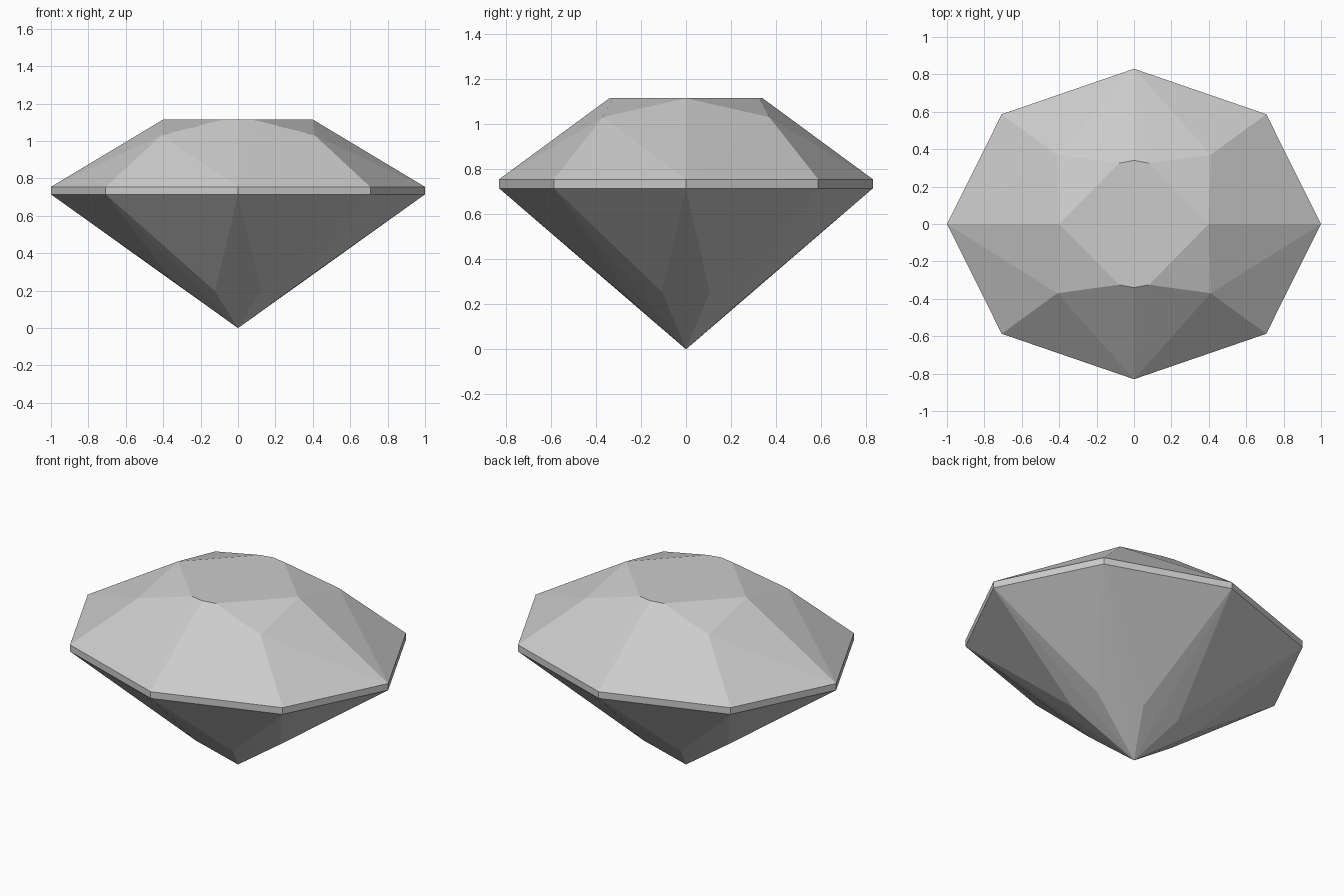
import bpy
import bmesh
from math import radians, sin, cos

cube = bpy.data.objects.get("Cube")
if cube:
    bpy.data.objects.remove(cube, do_unlink=True)

DEPTH = 0.83                      # front-to-back radius, side radius is 1
GIRDLE_LOW, GIRDLE_HIGH, TABLE = 0.715, 0.755, 1.115

# One grey for the whole stone
grey = bpy.data.materials.new("stone_grey")
grey.use_nodes = True
colour = (0.6, 0.6, 0.6, 1)
grey.diffuse_color = colour
grey.node_tree.nodes["Principled BSDF"].inputs["Base Color"].default_value = colour


def mirrored(x, y, z):
    """The point repeated in all four quadrants, without doubles."""
    return {(sx * x, sy * y, z) for sx in (1, -1) for sy in (1, -1)}


def girdle_ring(z):
    """Eight-sided oval outline at height z."""
    return {(cos(radians(a)), DEPTH * sin(radians(a)), z) for a in range(0, 360, 45)}


corners = girdle_ring(GIRDLE_LOW) | girdle_ring(GIRDLE_HIGH)

# Crown: flat table and the lower star points around it
corners |= mirrored(0.4, 0, TABLE)
corners |= mirrored(0.08, 0.325, TABLE)
corners |= mirrored(0, 0.34, TABLE)
corners |= mirrored(0.41, 0.37, 1.031)

# Pavilion: facet points and the tip
corners |= mirrored(0.35, 0.105, 0.253)
corners |= mirrored(0.123, 0.225, 0.197)
corners.add((0, 0, 0))

# A cut stone is convex, so its facets are the hull of its corners
bm = bmesh.new()
for corner in sorted(corners):
    bm.verts.new(corner)
bmesh.ops.convex_hull(bm, input=bm.verts[:])
bmesh.ops.dissolve_limit(bm, angle_limit=radians(0.2), verts=bm.verts[:], edges=bm.edges[:])
bmesh.ops.recalc_face_normals(bm, faces=bm.faces[:])

mesh = bpy.data.meshes.new("cut_gemstone")
bm.to_mesh(mesh)
bm.free()
mesh.materials.append(grey)
gem = bpy.data.objects.new("cut_gemstone", mesh)
bpy.context.collection.objects.link(gem)
